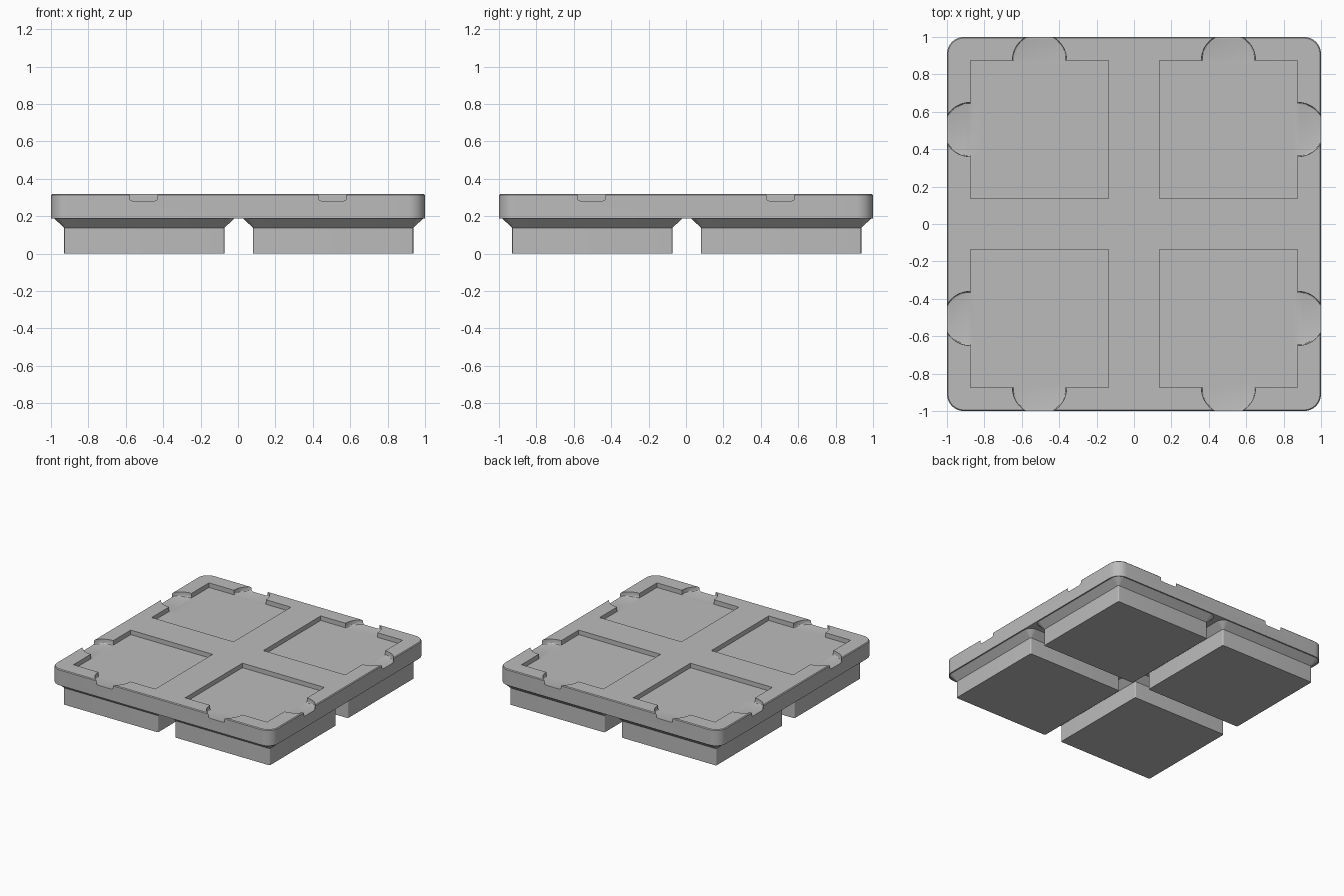
import bpy, bmesh
from math import pi, sin, cos, radians
from mathutils import Matrix, Vector

cube = bpy.data.objects.get("Cube")
if cube:
    bpy.data.objects.remove(cube, do_unlink=True)

grey = bpy.data.materials.new("plain_grey")
grey.use_nodes = True
colour = (0.5, 0.5, 0.5, 1)
grey.diffuse_color = colour
grey.node_tree.nodes["Principled BSDF"].inputs["Base Color"].default_value = colour

TOP, RIM, FOOT = 0.318, 0.187, 0.137   # heights of top face, plate underside, foot sides
DEPTH = 0.037                          # depth of the pockets
CELL = 0.505                           # pocket centre offset
CELLS = [(x, y) for x in (-CELL, CELL) for y in (-CELL, CELL)]


def finish(name, bm):
    bmesh.ops.recalc_face_normals(bm, faces=bm.faces)
    mesh = bpy.data.meshes.new(name)
    bm.to_mesh(mesh)
    bm.free()
    mesh.materials.append(grey)
    obj = bpy.data.objects.new(name, mesh)
    bpy.context.collection.objects.link(obj)
    return obj


def rounded_square(half, radius, steps=8):
    points = []
    for corner in range(4):
        mid = pi / 4 + corner * pi / 2
        sx, sy = (1 if cos(mid) > 0 else -1), (1 if sin(mid) > 0 else -1)
        for i in range(steps + 1):
            a = corner * pi / 2 + i / steps * pi / 2
            points.append((sx * (half - radius) + radius * cos(a),
                           sy * (half - radius) + radius * sin(a)))
    return points


def loft(name, layers, centre=(0, 0)):
    """Stack rounded squares given as (half width, corner radius, height)."""
    bm = bmesh.new()
    rings = [[bm.verts.new((x + centre[0], y + centre[1], z))
              for x, y in rounded_square(half, radius)] for half, radius, z in layers]
    for low, high in zip(rings, rings[1:]):
        for i in range(len(low)):
            j = (i + 1) % len(low)
            bm.faces.new((low[i], low[j], high[j], high[i]))
    bm.faces.new(rings[0][::-1])
    bm.faces.new(rings[-1])
    return finish(name, bm)


def smooth(obj):
    bpy.ops.object.select_all(action='DESELECT')
    obj.select_set(True)
    bpy.context.view_layer.objects.active = obj
    bpy.ops.object.shade_smooth_by_angle(angle=radians(30))


def carve(obj, cutter):
    cutter.hide_render = True
    mod = obj.modifiers.new("carve", 'BOOLEAN')
    mod.operation, mod.solver, mod.object = 'DIFFERENCE', 'EXACT', cutter
    bpy.context.view_layer.objects.active = obj
    bpy.ops.object.modifier_apply(modifier=mod.name)
    bpy.data.objects.remove(cutter, do_unlink=True)


# Top plate with rounded corners and a fine chamfer
plate = loft("top_plate", [(1, 0.09, RIM), (1, 0.09, TOP - 0.006), (0.994, 0.084, TOP)])

# Square pockets
bm = bmesh.new()
for x, y in CELLS:
    bmesh.ops.create_cube(bm, size=1, matrix=Matrix.Translation((x, y, TOP))
                          @ Matrix.Diagonal((0.74, 0.74, 2 * DEPTH, 1)))
carve(plate, finish("pocket_cutter", bm))

# Round finger notches on the outer sides of each pocket
bm = bmesh.new()
for x, y in CELLS:
    for at in ((x * 0.875 / CELL, y), (x, y * 0.875 / CELL)):
        bmesh.ops.create_cone(bm, cap_ends=True, segments=48, radius1=0.145, radius2=0.145,
                              depth=2 * DEPTH, matrix=Matrix.Translation((*at, TOP)))
bottom = [e for e in bm.edges if all(v.co.z < TOP for v in e.verts)]
bmesh.ops.bevel(bm, geom=bottom, offset=0.01, segments=3, profile=0.5, affect='EDGES')
carve(plate, finish("notch_cutter", bm))
smooth(plate)

# Four feet, straight below and flaring out to the plate
for x, y in CELLS:
    side = ("left" if x > 0 else "right")
    end = ("back" if y > 0 else "front")
    foot = loft(f"{end}_{side}_foot",
                [(0.428, 0.01, 0), (0.428, 0.01, FOOT), (0.481, 0.063, RIM), (0.481, 0.063, RIM + 0.01)],
                (x + 0.004, y + 0.004))
    smooth(foot)
